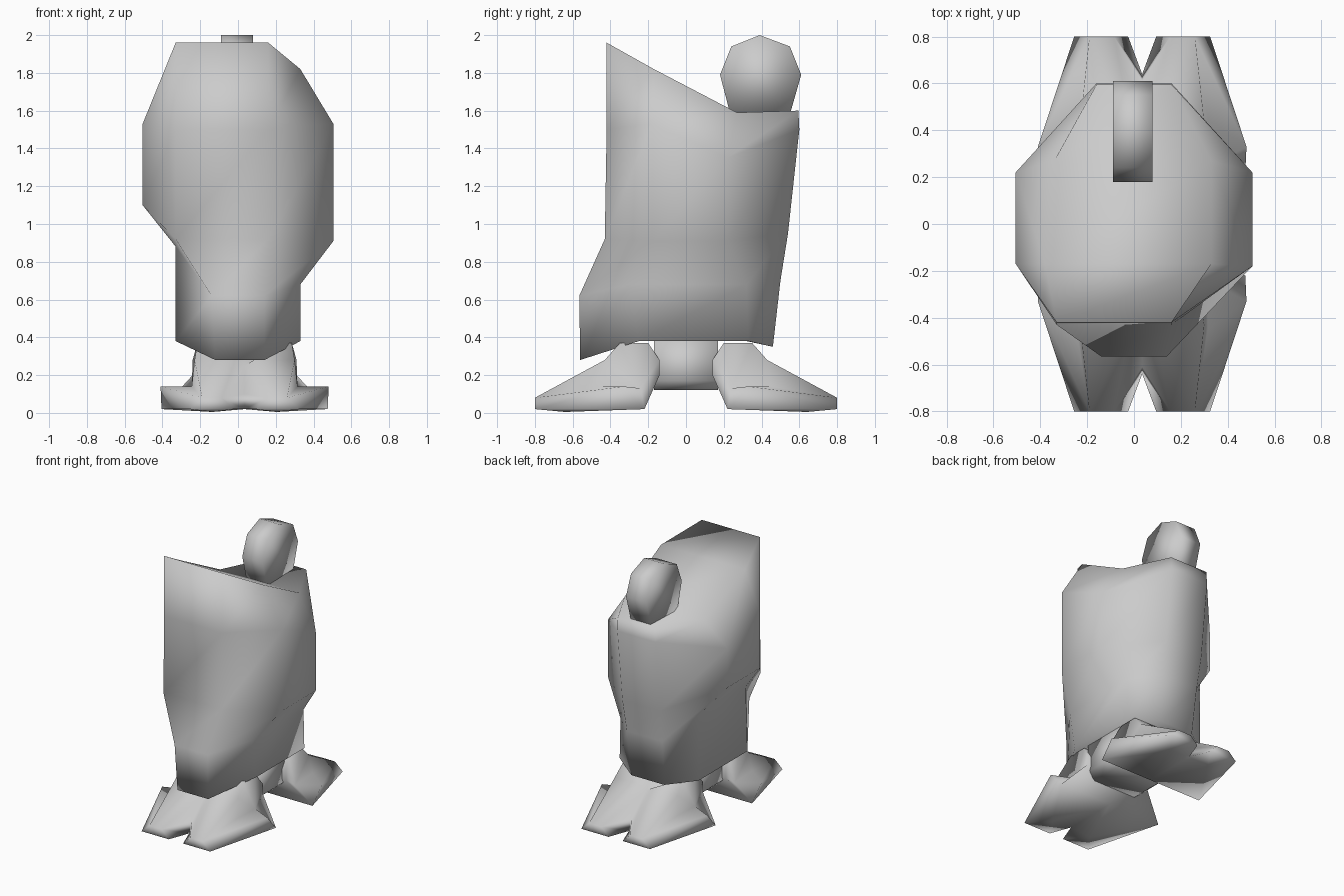
import bpy, bmesh, math

if "Cube" in bpy.data.objects:
    bpy.data.objects.remove(bpy.data.objects["Cube"])


def finish(name, bm, angle=180):
    bmesh.ops.recalc_face_normals(bm, faces=bm.faces)
    me = bpy.data.meshes.new(name)
    bm.to_mesh(me)
    bm.free()
    ob = bpy.data.objects.new(name, me)
    bpy.context.collection.objects.link(ob)
    bpy.ops.object.select_all(action='DESELECT')
    ob.select_set(True)
    bpy.context.view_layer.objects.active = ob
    bpy.ops.object.shade_smooth_by_angle(angle=math.radians(angle))
    return ob


def add_hull(bm, pts):
    vs = [bm.verts.new(p) for p in pts]
    r = bmesh.ops.convex_hull(bm, input=vs)
    junk = {v for v in r['geom_interior'] + r['geom_unused'] if isinstance(v, bmesh.types.BMVert)}
    bmesh.ops.delete(bm, geom=list(junk), context='VERTS')


# Body: eight-sided rings, front-left corner first, counter-clockwise
rings = [
    [(-.12, -.56, .28), (.14, -.56, .28), (.33, -.25, .38), (.33, .33, .38),
     (.14, .46, .35), (-.14, .46, .35), (-.33, .32, .38), (-.33, -.27, .38)],
    [(-.14, -.565, .62), (.14, -.565, .62), (.33, -.3, .68), (.33, .32, .68),
     (.15, .5, .7), (-.15, .5, .7), (-.33, .32, .88), (-.33, -.25, .88)],
    [(-.33, -.43, .92), (.16, -.43, .92), (.505, -.18, .91), (.505, .22, .91),
     (.16, .54, .95), (-.16, .54, .95), (-.505, .22, 1.1), (-.505, -.17, 1.1)],
    [(-.33, -.42, 1.5), (.16, -.42, 1.5), (.505, -.18, 1.53), (.505, .22, 1.35),
     (.16, .6, 1.5), (-.16, .6, 1.5), (-.505, .22, 1.4), (-.505, -.17, 1.53)],
    [(-.33, -.42, 1.96), (.16, -.42, 1.96), (.33, -.17, 1.82), (.33, .27, 1.59),
     (.16, .595, 1.6), (-.16, .595, 1.6), (-.34, .27, 1.59), (-.38, -.17, 1.82)],
]
bm = bmesh.new()
loops = [[bm.verts.new(p) for p in r] for r in rings]
for a, b in zip(loops, loops[1:]):
    for i in range(8):
        j = (i + 1) % 8
        bm.faces.new((a[i], a[j], b[j], b[i]))
for l in (loops[0], loops[-1]):
    for q in ((0, 1, 2, 7), (7, 2, 3, 6), (6, 3, 4, 5)):
        bm.faces.new([l[k] for k in q])
finish("body", bm)

# Head: thin rounded disc standing at the back
prof = [(.235, 1.58), (.18, 1.79), (.24, 1.94), (.39, 2.0), (.55, 1.94), (.61, 1.79), (.55, 1.58)]
bm = bmesh.new()
add_hull(bm, [(x, y, z) for x in (-.09, .08) for y, z in prof])
finish("head", bm)

# Feet: each is a pair of splayed toes, one half mirrored about the foot's middle
MID = .035
P = dict(
    a=(.29, .8, .02), b=(.225, .8, .08), c=(.12, .8, .08), d=(.06, .8, .02),   # toe tip
    e=(0, .64, .02), f=(0, .61, .1), g=(0, .43, .25),                          # groove
    o=(.445, .33, .14), h=(.44, .22, .02), q=(0, .22, .02), p=(.17, .64, .005),  # sole
    k=(.265, .43, .28), K=(.05, .43, .28), m=(.25, .35, .37), M=(0, .35, .37),   # ankle
    n=(.25, .2, .37), N=(0, .2, .37), r=(.275, .14, .28), R=(0, .14, .28),
    s=(.275, .14, .2), S=(0, .14, .2), w=(.28, .45, .14), t=(.28, .24, .13))
FACES = ("abcd bkKc cKgf cfed kmMgK mnNM nrRN rsSR shqS bkw bwo boa wto kmtw "
         "mnt nrt rst tsho aoh adp dep eqp qhp hap").split()
for name, sy in (("front_foot", -1), ("back_foot", 1)):
    bm = bmesh.new()
    for sx in (-1, 1):
        v = {i: bm.verts.new((MID + sx * u, sy * y, z)) for i, (u, y, z) in P.items()}
        for f in FACES:
            bm.faces.new([v[i] for i in f])
    bmesh.ops.remove_doubles(bm, verts=bm.verts, dist=.0005)
    finish(name, bm)

# Link block joining the feet under the body
bm = bmesh.new()
add_hull(bm, [(MID + sx * u, y, z) for sx in (-1, 1) for y in (-.17, .17)
              for u, z in ((.18, .12), (.24, .17), (.24, .38))])
finish("hip_block", bm)
